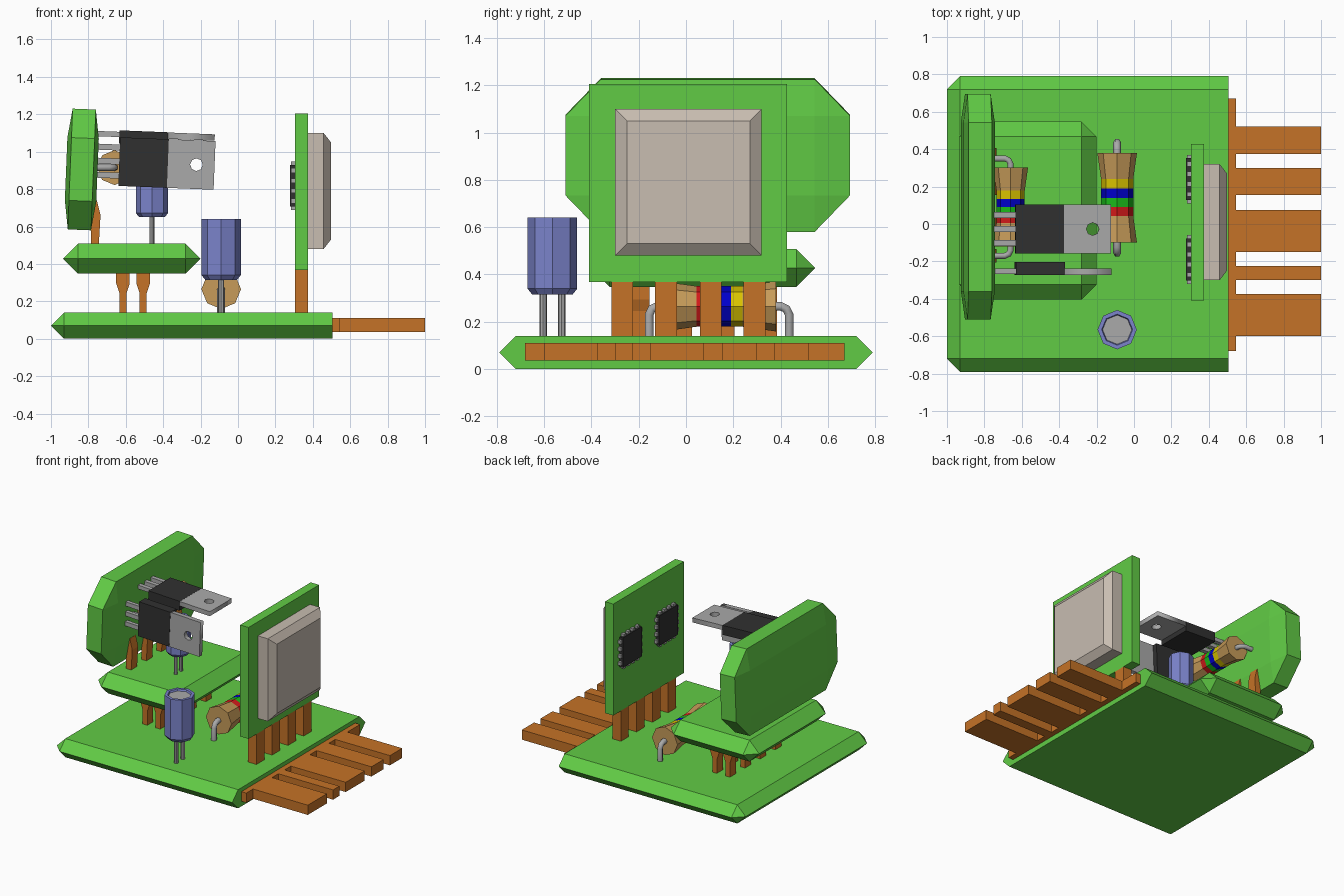
import bpy, bmesh
from math import cos, sin, pi, radians
from mathutils import Matrix, Vector

if "Cube" in bpy.data.objects:
    bpy.data.objects.remove(bpy.data.objects["Cube"])

T, I = Matrix.Translation, Matrix()


def mat(name, r, g, b):
    m = bpy.data.materials.new(name)
    m.diffuse_color = (r, g, b, 1)
    m.use_nodes = True
    m.node_tree.nodes["Principled BSDF"].inputs["Base Color"].default_value = m.diffuse_color
    return m


GREEN = mat("board_green", .12, .6, .06)
COPPER = mat("copper", .56, .17, .02)
TAN = mat("tan", .57, .33, .1)
BLUE = mat("can_blue", .2, .23, .6)
GREY = mat("metal", .4, .4, .4)
BLACK = mat("black", .03, .03, .03)
BEIGE = mat("beige", .58, .51, .44)
YEL = mat("band_yellow", .7, .55, 0)
RED = mat("band_red", .65, .01, .01)
NAVY = mat("band_blue", 0, 0, .6)
LIME = mat("band_green", .01, .5, .01)


def finish(name, bm, mats, M=I):
    bmesh.ops.recalc_face_normals(bm, faces=bm.faces)
    me = bpy.data.meshes.new(name)
    bm.to_mesh(me)
    bm.free()
    for m in mats:
        me.materials.append(m)
    ob = bpy.data.objects.new(name, me)
    bpy.context.collection.objects.link(ob)
    ob.matrix_world = M
    return ob


def hull(name, pts, m, M=I):
    bm = bmesh.new()
    for p in pts:
        bm.verts.new(p)
    bmesh.ops.convex_hull(bm, input=bm.verts)
    bmesh.ops.remove_doubles(bm, verts=bm.verts, dist=1e-5)
    bmesh.ops.dissolve_limit(bm, angle_limit=.01, verts=bm.verts, edges=bm.edges)
    return finish(name, bm, [m], M)


def slab_points(h, b):
    # corners of a box (half sizes h) chamfered by b along each axis
    return [[s[i] * (h[i] if i == k else h[i] - b[i]) for i in range(3)]
            for k in range(3)
            for s in [(x, y, z) for x in (-1, 1) for y in (-1, 1) for z in (-1, 1)]]


def boxes(name, spans, m, M=I):
    bm = bmesh.new()
    for x0, x1, y0, y1, z0, z1 in spans:
        S = Matrix.Diagonal((x1 - x0, y1 - y0, z1 - z0, 1))
        bmesh.ops.create_cube(bm, size=1, matrix=T(((x0 + x1) / 2, (y0 + y1) / 2, (z0 + z1) / 2)) @ S)
    return finish(name, bm, [m], M)


def prisms(name, poly, ys, w, m):
    # xz outline extruded along y, repeated at each y
    bm = bmesh.new()
    for y in ys:
        f = bm.faces.new([bm.verts.new((x, y - w / 2, z)) for x, z in poly])
        r = bmesh.ops.extrude_face_region(bm, geom=[f])
        bmesh.ops.translate(bm, vec=(0, w, 0), verts=[v for v in r['geom'] if isinstance(v, bmesh.types.BMVert)])
    return finish(name, bm, [m])


def lathe(name, prof, mats, M=I, n=8):
    # prof: (height, radius, material index of the ring above it)
    bm = bmesh.new()
    rings = [[bm.verts.new((r * cos(2 * pi * i / n), r * sin(2 * pi * i / n), z)) for i in range(n)]
             for z, r, _ in prof]
    for k in range(len(rings) - 1):
        for i in range(n):
            j = (i + 1) % n
            bm.faces.new((rings[k][i], rings[k][j], rings[k + 1][j], rings[k + 1][i])).material_index = prof[k][2]
    bm.faces.new(rings[0]).material_index = prof[0][2]
    bm.faces.new(rings[-1]).material_index = prof[-1][2]
    return finish(name, bm, mats, M)


def curve(name, splines, m, M, cyclic=False, **props):
    cu = bpy.data.curves.new(name, 'CURVE')
    for k, v in props.items():
        setattr(cu, k, v)
    for pts in splines:
        s = cu.splines.new('POLY')
        s.points.add(len(pts) - 1)
        for p, c in zip(s.points, pts):
            p.co = (*c, 1)
        s.use_cyclic_u = cyclic
    cu.materials.append(m)
    ob = bpy.data.objects.new(name, cu)
    bpy.context.collection.objects.link(ob)
    ob.matrix_world = M
    bpy.ops.object.select_all(action='DESELECT')
    ob.select_set(True)
    bpy.context.view_layer.objects.active = ob
    bpy.ops.object.convert(target='MESH')


# base board: chamfered all round except the flat connector end
b = [p for p in slab_points((.7525, .79, .07), (.07, .07, .07)) if p[0] < 0]
b += [(.7525, y, z) for y, z in ((-.79, 0), (.79, 0), (-.72, .07), (.72, .07), (-.72, -.07), (.72, -.07))]
hull("base_board", b, GREEN, T((-.2475, 0, .07)))

# edge connector
fingers = [(.375, .52), (.155, .30), (-.15, .075), (-.30, -.225), (-.60, -.375)]
boxes("edge_connector", [(.50, .545, -.68, .67, .037, .11)] +
      [(.54, 1, a, c, .037, .11) for a, c in fingers], COPPER)

# upright board with pins, heat spreader and two chips
boxes("upright_board", [(.305, .375, -.41, .427, .368, 1.205)], GREEN)
boxes("upright_pins", [(.305, .375, y - .046, y + .046, .13, .37) for y in (-.27, -.085, .105, .29)], COPPER)
hull("heat_spreader", [(x, .01 + sy * d, .79 + sz * d) for x, d in ((.375, .31), (.458, .31), (.497, .26))
                       for sy in (-1, 1) for sz in (-1, 1)], BEIGE)
for k, cy in enumerate((.24, -.19)):
    M = T((.305, cy, .818))
    boxes(f"chip_{k}", [(-.028, 0, -.112, .112, -.112, .112)], BLACK, M)
    pins = []
    for i in range(4):
        c = -.081 + .054 * i
        for s in (-1, 1):
            e = sorted((s * .108, s * .13))
            pins += [(-.022, 0, c - .013, c + .013, *e), (-.022, 0, *e, c - .013, c + .013)]
    boxes(f"chip_pins_{k}", pins, GREY, M)

# raised middle board on tapered pins
hull("middle_board", slab_points((.3675, .475, .08), (.08, .08, .08)), GREEN, T((-.5675, .072, .428)))
for k, x in enumerate((-.615, -.507)):
    half = [(.019, .13), (.019, .245), (.036, .295), (.036, .36)]
    prisms(f"middle_pins_{k}", [(x + w, z) for w, z in half] + [(x - w, z) for w, z in half[::-1]],
           (-.19, -.01, .17, .35), .07, COPPER)

# tilted end board and its angled pins
TILT = Matrix.Rotation(radians(2.3), 4, 'Y')
hull("tilted_board", slab_points((.084, .602, .323), (.022, .15, .155)), GREEN, T((-.835, .092, .905)) @ TILT)
prisms("tilted_pins", [(-.785, .49), (-.745, .49), (-.735, .66), (-.755, .74), (-.80, .74), (-.785, .58)],
       (-.17, .01, .19, .37), .07, COPPER)


def resistor(name, M):
    bands = [(-.24, .106, 0), (-.096, .086, 1), (-.048, .086, 2), (0, .086, 3), (.05, .086, 4),
             (.1, .086, 0), (.24, .106, 0)]
    lathe(name, bands, [TAN, RED, LIME, NAVY, YEL], M @ Matrix.Rotation(-pi / 2, 4, 'X'))
    path = [(.23, 0), (.262, 0), (.285, -.011), (.296, -.035), (.296, -.135)]
    curve(name + "_leads", [[(0, s * y, z) for y, z in path] for s in (-1, 1)], GREY, M,
          dimensions='3D', bevel_depth=.021, bevel_resolution=1, use_fill_caps=True)


resistor("lower_resistor", T((-.09, .14, .265)))
resistor("upper_resistor", T((-.66, .09, .915)) @ Matrix.Rotation(pi / 2, 4, 'Y') @ Matrix.Scale(.88, 4))


def capacitor(name, M):
    lathe(name, [(.175, .085, 0), (.2, .105, 0), (.5, .105, 0), (.5, .083, 0), (.487, .078, 1)], [BLUE, GREY], M)
    for s in (-1, 1):
        lathe(f"{name}_leg_{s}", [(-.01, .016, 0), (.18, .016, 0)], [GREY], M @ T((0, s * .039, 0)))


capacitor("lower_capacitor", T((-.09, -.565, .14)))
capacitor("upper_capacitor", T((-.46, -.05, .508)) @ Matrix.Scale(.82, 4))


def transistor(name, M):
    boxes(name + "_body", [(-.13, .13, -.13, .13, -.035, .036)], BLACK, M)
    boxes(name + "_leads", [(-.27, -.125, y - .016, y + .016, 0, .028) for y in (-.075, 0, .075)], GREY, M)
    # metal tab with a bolt hole
    rect = [(.128, -.13, 0), (.38, -.13, 0), (.38, .13, 0), (.128, .13, 0)]
    hole = [(.283 + .034 * cos(i * pi / 4), .034 * sin(i * pi / 4), 0) for i in range(8)]
    curve(name + "_tab", [rect, hole], GREY, M @ T((0, 0, .018)), True,
          dimensions='2D', fill_mode='BOTH', extrude=.017)


transistor("flat_transistor", T((-.505, -.027, 1.073)) @ TILT)
transistor("upright_transistor", T((-.505, -.238, .942)) @ TILT @ Matrix.Rotation(pi / 2, 4, 'X'))
